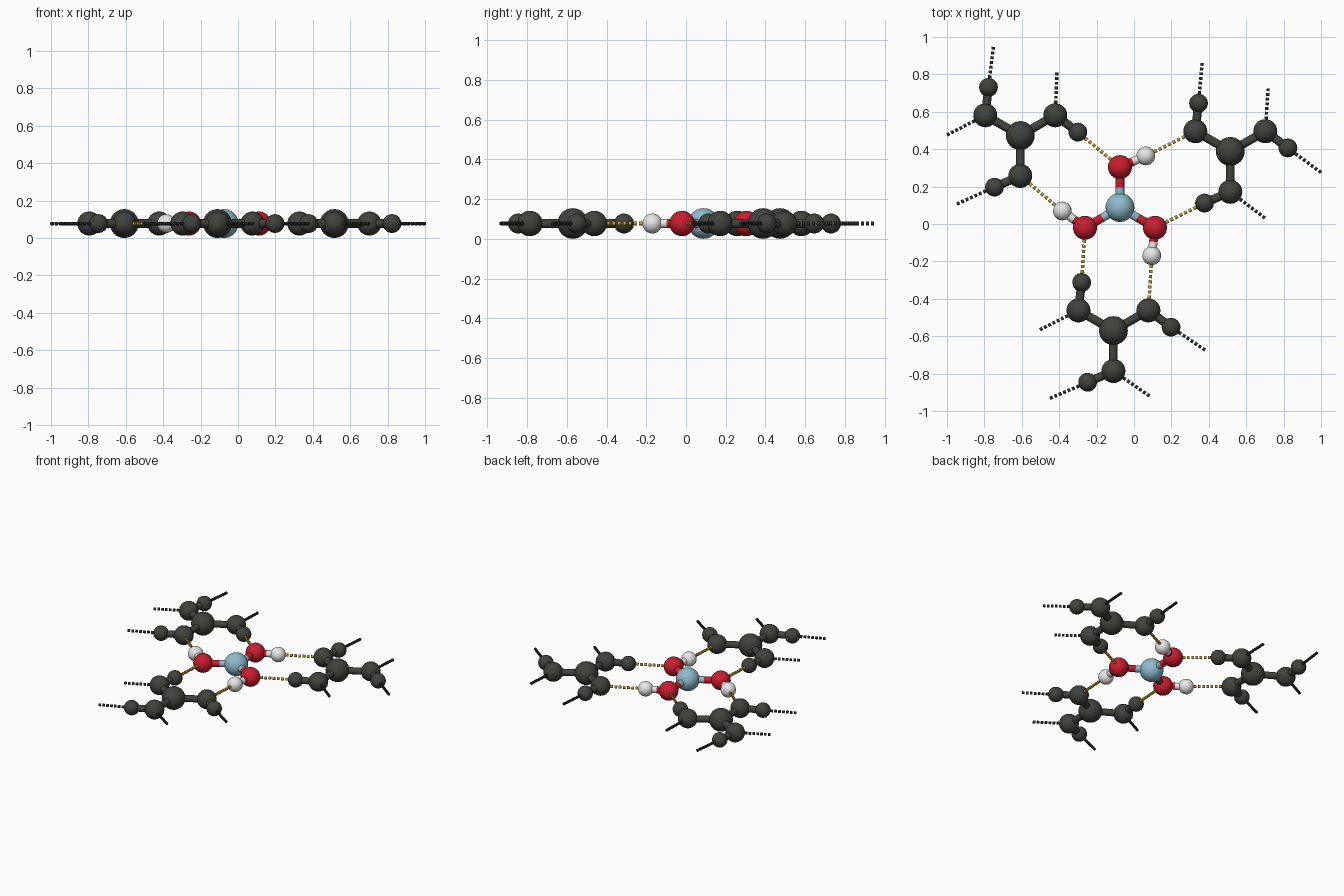
import bpy, bmesh, math
from mathutils import Vector, Matrix

if "Cube" in bpy.data.objects:
    bpy.data.objects.remove(bpy.data.objects["Cube"])

Z = 0.077
R_B, R_O, R_H, R_STICK, R_DASH = 0.077, 0.064, 0.05, 0.023, 0.0095


def material(name, rgb):
    m = bpy.data.materials.new(name)
    m.diffuse_color = (*rgb, 1)
    m.use_nodes = True
    m.node_tree.nodes["Principled BSDF"].inputs["Base Color"].default_value = m.diffuse_color
    return m


BLUE = material("pale blue", (0.27, 0.50, 0.61))
RED = material("red", (0.60, 0.012, 0.028))
WHITE = material("white", (0.82, 0.82, 0.82))
DARK = material("dark grey", (0.052, 0.055, 0.047))
YELLOW = material("mustard yellow", (0.55, 0.38, 0.03))
BLACK = material("charcoal", (0.025, 0.026, 0.026))


def finish(name, bm, mat):
    me = bpy.data.meshes.new(name)
    bm.to_mesh(me)
    bm.free()
    me.materials.append(mat)
    ob = bpy.data.objects.new(name, me)
    bpy.context.collection.objects.link(ob)
    bpy.context.view_layer.objects.active = ob
    bpy.ops.object.select_all(action='DESELECT')
    ob.select_set(True)
    bpy.ops.object.shade_smooth_by_angle(angle=math.radians(40))


def rod(bm, a, b, r, seg):
    d = b - a
    m = Matrix.Translation((a + b) / 2) @ d.to_track_quat('Z', 'Y').to_matrix().to_4x4()
    bmesh.ops.create_cone(bm, cap_ends=True, segments=seg, radius1=r, radius2=r,
                          depth=d.length, matrix=m)


def atom(name, p, r, mat):
    bm = bmesh.new()
    bmesh.ops.create_uvsphere(bm, u_segments=32, v_segments=20, radius=r,
                              matrix=Matrix.Translation(p))
    finish(name, bm, mat)


def bond(name, a, b, mat_a, mat_b):
    # each half takes the colour of its own atom
    mid = (a + b) / 2
    for end, mat, tag in ((a, mat_a, "inner"), (b, mat_b, "outer")):
        bm = bmesh.new()
        rod(bm, end, mid, R_STICK, 20)
        finish(f"{name}_{tag}_half", bm, mat)


def dashes(name, a, b, skip_a, skip_b, mat):
    d = (b - a).normalized()
    start, end = a + d * skip_a, b - d * skip_b
    length = (end - start).length
    n = max(2, round(length / 0.0245))
    pitch = length / (n - 0.4)
    bm = bmesh.new()
    for i in range(n):
        s = start + d * pitch * i
        rod(bm, s, s + d * pitch * 0.6, R_DASH, 10)
    finish(name, bm, mat)


def molecule(name, x, y, turn, cb, co, ch):
    # three-armed molecule: centre, three arm atoms, three tip atoms
    c = Vector((x, y, Z))
    atom(name + "_centre", c, R_B, cb)
    arms, tips = [], []
    for i in range(3):
        rot = Matrix.Rotation(math.radians(turn + 120 * i), 3, 'Z')
        o = c + rot @ Vector((0, 0.216, 0))
        h = c + rot @ Vector((0.138, 0.276, 0))
        atom(f"{name}_arm_atom_{i}", o, R_O, co)
        atom(f"{name}_tip_atom_{i}", h, R_H, ch)
        bond(f"{name}_arm_bond_{i}", c, o, cb, co)
        bond(f"{name}_tip_bond_{i}", o, h, co, ch)
        arms.append((o, R_O))
        tips.append((h, R_H))
    return arms, tips


# central molecule (arms: top, left, right) and neighbours (bottom, right, left)
co, ch = molecule("central", -0.075, 0.088, 0, BLUE, RED, WHITE)
lo, lh = molecule("left_neighbour", -0.608, 0.473, 180, DARK, DARK, DARK)
ro, rh = molecule("right_neighbour", 0.515, 0.388, 180, DARK, DARK, DARK)
bo, bh = molecule("lower_neighbour", -0.11, -0.57, 180, DARK, DARK, DARK)

# dashed links between the central molecule and its neighbours
links = [(lh[1], co[0]), (ch[1], lo[0]), (ch[0], ro[2]),
         (rh[0], co[2]), (ch[2], bo[1]), (bh[2], co[1])]
for i, ((a, ra), (b, rb)) in enumerate(links):
    dashes(f"dashed_link_{i}", a, b, ra, rb, YELLOW)

# dashed links running off the outer atoms
outer = [(lh[2], -0.752, 0.947), (lo[2], -1.0, 0.476), (lo[1], -0.412, 0.81), (lh[0], -0.947, 0.107),
         (rh[2], 0.364, 0.861), (ro[1], 0.717, 0.725), (rh[1], 1.0, 0.275), (ro[0], 0.70, 0.032),
         (bo[2], -0.503, -0.565), (bh[1], 0.38, -0.674), (bo[0], 0.083, -0.92), (bh[0], -0.449, -0.932)]
for i, ((a, ra), x, y) in enumerate(outer):
    dashes(f"outer_dashed_link_{i}", a, Vector((x, y, Z)), ra, 0, BLACK)
